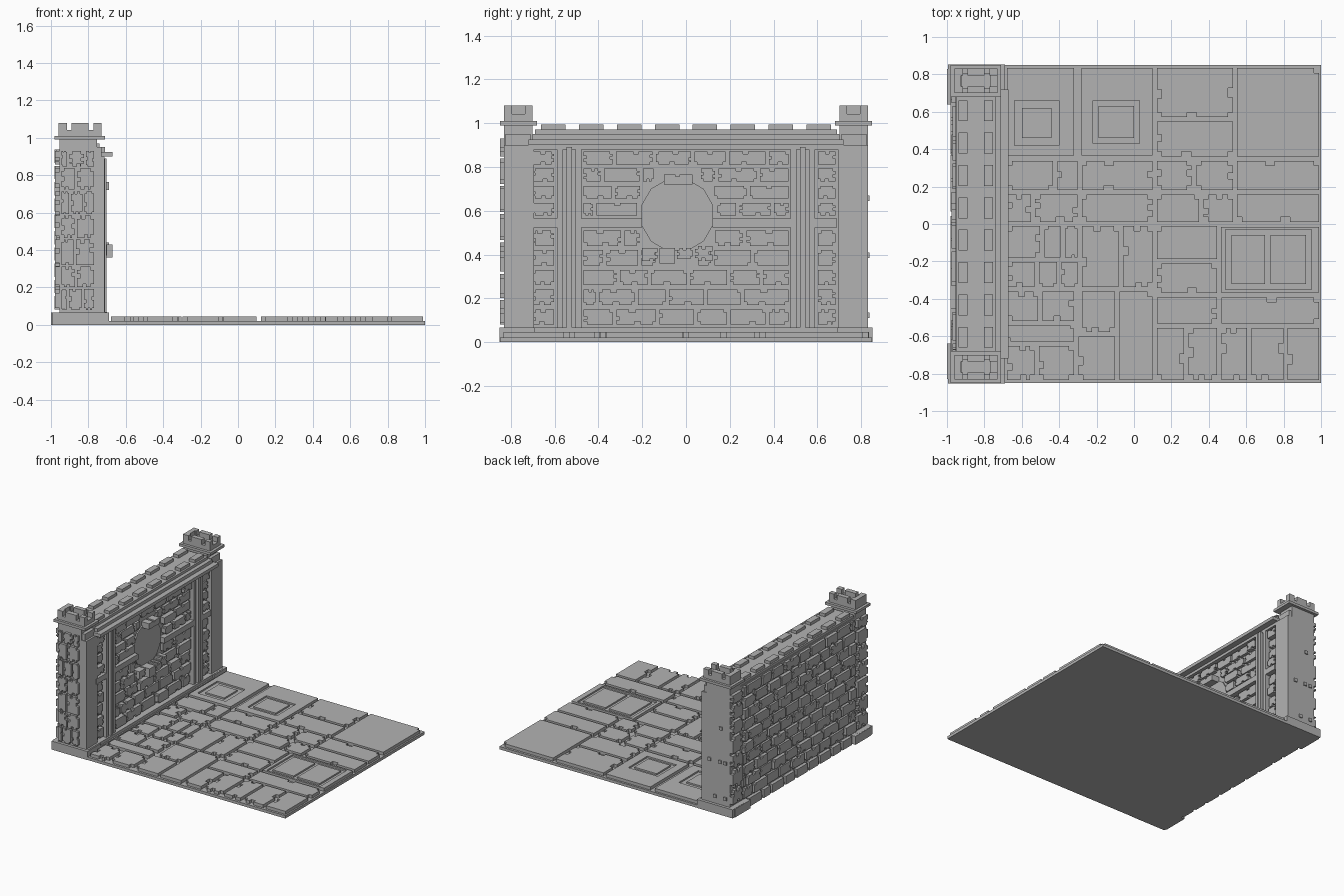
import bpy, bmesh, random, math

random.seed(4)
if "Cube" in bpy.data.objects:
    bpy.data.objects.remove(bpy.data.objects["Cube"])

stone = bpy.data.materials.new("grey stone")
stone.use_nodes = True
GREY = (0.45, 0.45, 0.45, 1)
stone.diffuse_color = GREY
stone.node_tree.nodes["Principled BSDF"].inputs["Base Color"].default_value = GREY


class Part:
    """Collects boxes and chipped slabs into one object."""

    def __init__(self, name):
        self.name, self.bm = name, bmesh.new()

    def prism(self, outline, axis, lo, hi):
        def place(u, v, w):
            return {"x": (w, u, v), "y": (u, w, v), "z": (u, v, w)}[axis]
        face = self.bm.faces.new([self.bm.verts.new(place(u, v, lo)) for u, v in outline])
        top = bmesh.ops.extrude_face_region(self.bm, geom=[face])["geom"]
        for v in top:
            if isinstance(v, bmesh.types.BMVert):
                v.co["xyz".index(axis)] = hi

    def box(self, x0, x1, y0, y1, z0, z1):
        self.prism([(x0, y0), (x1, y0), (x1, y1), (x0, y1)], "z", z0, z1)

    def slab(self, axis, lo, hi, u0, u1, v0, v1, chip=0.02, rate=0.4):
        self.prism(chipped(u0, u1, v0, v1, chip, rate), axis, lo, hi)

    def finish(self):
        bmesh.ops.recalc_face_normals(self.bm, faces=self.bm.faces)
        mesh = bpy.data.meshes.new(self.name)
        self.bm.to_mesh(mesh)
        self.bm.free()
        mesh.materials.append(stone)
        bpy.context.collection.objects.link(bpy.data.objects.new(self.name, mesh))


def chipped(u0, u1, v0, v1, chip, rate):
    """Rectangle outline with square bites in its corners and edges."""
    corners = [(u0, v0), (u1, v0), (u1, v1), (u0, v1)]
    s = min(chip, (u1 - u0) / 5, (v1 - v0) / 5)
    steps = [(1, 0), (0, 1), (-1, 0), (0, -1)]
    points = []
    for i, (u, v) in enumerate(corners):
        (du, dv), (pu, pv) = steps[i], steps[i - 1]
        if random.random() < rate:
            points += [(u - pu * s, v - pv * s), (u - pu * s + du * s, v - pv * s + dv * s),
                       (u + du * s, v + dv * s)]
        else:
            points.append((u, v))
        if random.random() < rate:
            length = (u1 - u0) if i % 2 == 0 else (v1 - v0)
            a = random.uniform(0.3, 0.55) * length
            b = a + min(2 * s, 0.2 * length)
            nu, nv = -dv * s, du * s
            points += [(u + du * a, v + dv * a), (u + du * a + nu, v + dv * a + nv),
                       (u + du * b + nu, v + dv * b + nv), (u + du * b, v + dv * b)]
    return points


def split(lo, hi, size, shift=0.0):
    """Uneven brick spans between two ends."""
    cuts, at = [lo], lo + size * (1 - shift)
    while at < hi - size * 0.35:
        cuts.append(at + random.uniform(-0.15, 0.15) * size)
        at += size
    cuts.append(hi)
    return zip(cuts, cuts[1:])


# floor slab
part = Part("floor_base")
part.box(-0.97, 1, -0.85, 0.85, 0, 0.022)
part.finish()

# paving: each band is a depth range and the joints across it
BANDS = [
    (0.56, 0.845, (0.11, 0.54)), (0.35, 0.56, (0.11, 0.54)), (0.35, 0.845, (0.54, 1)),
    (0.17, 0.35, (-0.69, -0.42, -0.29, 0.11, 0.32, 0.54, 1)),
    (0, 0.17, (-0.69, -0.54, -0.29, 0.11, 0.36, 0.54, 1)),
    (-0.19, 0, (-0.69, -0.49, -0.38, -0.29)), (-0.35, -0.19, (-0.69, -0.52, -0.4, -0.29)),
    (-0.35, 0, (-0.29, -0.07, 0.11)), (-0.2, 0, (0.11, 0.455)), (-0.38, -0.2, (0.11, 0.455)),
    (-0.53, -0.35, (-0.69, -0.5, -0.31)), (-0.64, -0.53, (-0.69, -0.31)),
    (-0.845, -0.64, (-0.69, -0.52, -0.31)), (-0.59, -0.35, (-0.29, -0.09)),
    (-0.845, -0.59, (-0.31, -0.09)), (-0.845, -0.35, (-0.09, 0.11)),
    (-0.545, -0.38, (0.11, 0.455, 1)),
    (-0.845, -0.545, (0.11, 0.28, 0.455, 0.615, 0.81, 1)),
]
FLOOR_TOP, GAP = 0.046, 0.012
part = Part("paving")
for y0, y1, cuts in BANDS:
    for x0, x1 in zip(cuts, cuts[1:]):
        part.slab("z", 0.015, FLOOR_TOP, x0 + GAP, x1 - GAP, y0 + GAP, y1 - GAP, 0.025)
part.finish()


def framed(part, tile, panels, groove):
    """Paving stone with a square groove around raised panels."""
    x0, x1, y0, y1 = tile
    a0, a1 = panels[0][0] - groove, panels[-1][1] + groove
    b0, b1 = panels[0][2] - groove, panels[0][3] + groove
    for r in [(x0, a0, y0, y1), (a1, x1, y0, y1), (a0, a1, y0, b0), (a0, a1, b1, y1)]:
        part.box(*r, 0.015, FLOOR_TOP)
    for r in panels:
        part.box(*r, 0.015, FLOOR_TOP)
    part.box(a0, a1, b0, b1, 0.015, 0.034)


part = Part("framed_paving")
framed(part, (-0.68, -0.32, 0.365, 0.835), [(-0.6, -0.44, 0.46, 0.62)], 0.04)
framed(part, (-0.28, 0.1, 0.365, 0.835), [(-0.19, 0, 0.46, 0.63)], 0.03)
framed(part, (0.465, 0.99, -0.365, -0.015),
       [(0.52, 0.7, -0.32, -0.06), (0.73, 0.92, -0.32, -0.06)], 0.03)
part.finish()

# wall core, plinth and ledges
part = Part("wall_core")
part.box(-0.955, -0.755, -0.75, 0.75, 0, 0.95)
part.box(-0.93, -0.69, -0.84, 0.84, 0, 0.045)
part.box(-0.93, -0.7, -0.83, 0.83, 0, 0.068)
part.finish()
part = Part("wall_ledges")
part.box(-0.8, -0.67, -0.72, 0.72, 0.9, 0.925)
part.box(-0.955, -0.71, -0.7, 0.7, 0.925, 0.95)
part.box(-0.95, -0.74, -0.69, 0.69, 0.95, 0.97)
part.box(-0.78, -0.715, -0.72, 0.72, 0.88, 0.9)
part.finish()

# battlements along the wall top
part = Part("wall_battlements")
for i in range(8):
    y = (i - 3.5) * 0.173
    for x in (-0.915, -0.778):
        part.box(x - 0.024, x + 0.024, y - 0.056, y + 0.056, 0.96, 0.993)
part.finish()

# inner brickwork, broken around the round panel
PANEL_Y, PANEL_Z, PANEL_R = -0.04, 0.58, 0.175
part = Part("inner_bricks")
rows = [(0.07 + 0.09 * i, 0.16 + 0.09 * i) for i in range(5)]
rows += [(0.568 + 0.078 * i, 0.646 + 0.078 * i) for i in range(4)]
for n, (z0, z1) in enumerate(rows):
    off = max(0, max(z0 - PANEL_Z, PANEL_Z - z1))
    spans = [(-0.71, -0.595), (0.595, 0.69)]
    if off < PANEL_R:
        half = math.sqrt(PANEL_R ** 2 - off ** 2)
        spans += [(-0.475, PANEL_Y - half), (PANEL_Y + half, 0.475)]
    else:
        spans.append((-0.475, 0.475))
    for lo, hi in spans:
        for y0, y1 in split(lo, hi, 0.165, 0.5 * (n % 2)):
            part.slab("x", -0.77, random.choice((-0.735, -0.727, -0.72)),
                      y0 + 0.008, y1 - 0.008, z0 + 0.01, z1 - 0.01, 0.02, 0.5)
part.finish()

# ribbed pilasters and cross bands
part = Part("pilasters")
for side in (-1, 1):
    y = side * 0.533
    part.box(-0.77, -0.73, y - 0.055, y + 0.055, 0.05, 0.89)
    for k in (-0.042, 0, 0.042):
        part.box(-0.77, -0.712 if k else -0.703, y + k - 0.013, y + k + 0.013, 0.05, 0.89)
for y0, y1 in [(-0.71, -0.59), (-0.48, -0.2), (0.12, 0.48), (0.59, 0.69)]:
    part.box(-0.77, -0.712, y0, y1, 0.523, 0.565)
part.finish()

# round panel with broken rim blocks
part = Part("round_panel")
ring = [(PANEL_Y + 0.17 * math.cos(math.tau * (i + 0.5) / 12),
         PANEL_Z + 0.17 * math.sin(math.tau * (i + 0.5) / 12)) for i in range(12)]
part.prism(ring, "x", -0.77, -0.745)
for y0, y1, z0, z1, x in [(-0.2, -0.13, 0.37, 0.43, -0.7), (-0.12, -0.05, 0.36, 0.43, -0.67),
                          (-0.04, 0.03, 0.38, 0.43, -0.67), (0.04, 0.12, 0.37, 0.44, -0.69),
                          (-0.1, 0.03, 0.72, 0.765, -0.69)]:
    part.slab("x", -0.77, x, y0, y1, z0, z1)
part.finish()

# outer face in running bond
part = Part("outer_bricks")
for n in range(10):
    z = 0.075 + n * 0.087
    for y0, y1 in split(-0.69, 0.69, 0.155, 0.5 * (n % 2)):
        part.slab("x", random.choice((-0.98, -0.975, -0.97)), -0.945, y0 + 0.008, y1 - 0.008,
                  z + 0.008, z + 0.079, 0.016, 0.3)
for y0, y1 in split(-0.64, 0.64, 0.14):
    part.box(-0.98, -0.94, y0 + 0.012, y1 - 0.012, 0, 0.065)
part.finish()

# corner towers
for side, name in [(-1, "front_tower"), (1, "back_tower")]:
    part = Part(name)

    def across(x0, x1, y0, y1, z0, z1):
        a, b = sorted((side * y0, side * y1))
        part.box(x0, x1, a, b, z0, z1)

    across(-1, -0.9, 0.64, 0.83, 0, 0.065)
    across(-0.995, -0.69, 0.69, 0.852, 0, 0.066)
    across(-0.955, -0.755, 0.7, 0.83, 0, 0.99)
    across(-0.77, -0.715, 0.695, 0.83, 0, 0.9)
    across(-0.77, -0.73, 0.71, 0.825, 0.9, 0.95)
    # crown
    across(-0.98, -0.71, 0.68, 0.85, 0.99, 1.01)
    for x0, x1, y0, y1 in [(-0.96, -0.73, 0.7, 0.725), (-0.96, -0.73, 0.805, 0.832),
                           (-0.96, -0.92, 0.7, 0.832), (-0.77, -0.73, 0.7, 0.832)]:
        across(x0, x1, y0, y1, 1, 1.042)
    for x0, x1 in [(-0.96, -0.915), (-0.89, -0.8), (-0.773, -0.73)]:
        for y0, y1 in [(0.7, 0.735), (0.795, 0.832)]:
            across(x0, x1, y0, y1, 1, 1.08)
    across(-0.96, -0.925, 0.73, 0.8, 1, 1.08)
    # weathered facing stones
    for z0, z1 in split(0.08, 0.94, 0.13):
        for x0, x1 in split(-0.95, -0.765, 0.08, random.choice((0, 0.4))):
            if side < 0:
                part.slab("y", -0.85, -0.825, x0 + 0.006, x1 - 0.006, z0, z1 - 0.01, 0.025, 0.6)
            elif random.random() < 0.5:
                part.box(x0 + 0.02, x0 + 0.045, 0.82, 0.838, z0 + 0.03, z0 + 0.055)
        a, b = sorted((side * 0.7, side * 0.825))
        part.slab("x", -0.978, -0.945, a, b, z0 + 0.01, z1 - 0.01, 0.025, 0.6)
    part.finish()
